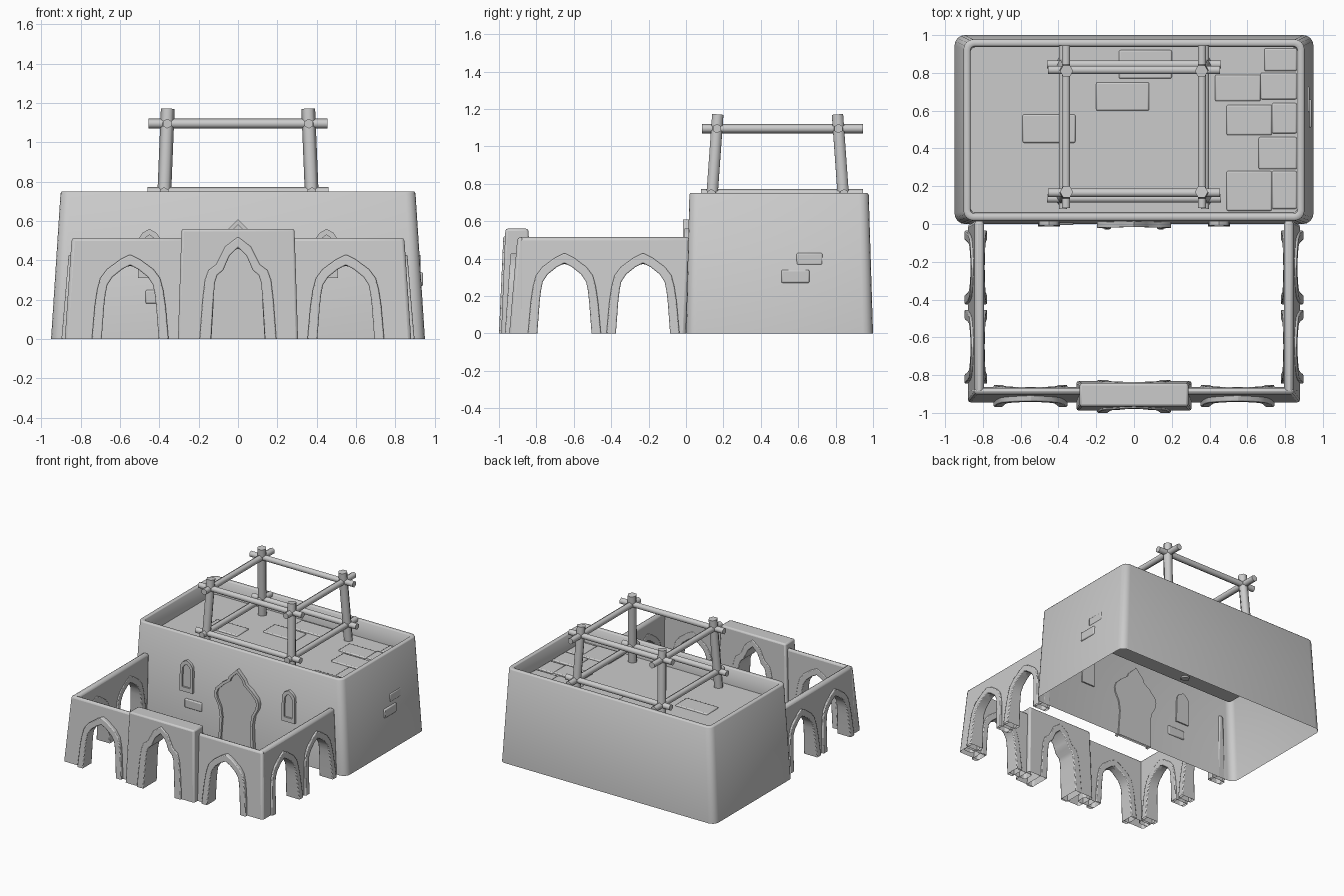
import bpy, bmesh, math
from mathutils import Vector

if "Cube" in bpy.data.objects:
    bpy.data.objects.remove(bpy.data.objects["Cube"])


def make(name, bm, bevel=0.0):
    bmesh.ops.recalc_face_normals(bm, faces=bm.faces)
    me = bpy.data.meshes.new(name)
    bm.to_mesh(me)
    bm.free()
    ob = bpy.data.objects.new(name, me)
    bpy.context.collection.objects.link(ob)
    if bevel:
        m = ob.modifiers.new("soft_edges", 'BEVEL')
        m.width, m.segments = bevel, 2
        m.limit_method, m.angle_limit = 'ANGLE', math.radians(50)
    return ob


# Leaning slab: outline in (u, z), depth v runs from front to back as linear functions of z.
# Edges lying on the ground are left open.
def slab(name, pts, front, back, place=lambda u, v, z: (u, v, z), bevel=0.0):
    bm = bmesh.new()
    f = [bm.verts.new(place(u, front[0] + front[1] * z, z)) for u, z in pts]
    b = [bm.verts.new(place(u, back[0] + back[1] * z, z)) for u, z in pts]
    bm.faces.new(f)
    bm.faces.new(b[::-1])
    for i in range(len(pts)):
        j = (i + 1) % len(pts)
        if pts[i][1] > 0 or pts[j][1] > 0:
            bm.faces.new((f[i], b[i], b[j], f[j]))
    return make(name, bm, bevel)


# Full arch outline from its right half (base to apex), left foot to right foot
def arch(half, c=0.0):
    return [(c - x, z) for x, z in half] + [(c + x, z) for x, z in half[-2::-1]]


def band(outer, inner, c=0.0):
    return arch(outer, c) + arch(inner, c)[::-1]


def box(name, x, y, z):
    bm = bmesh.new()
    bmesh.ops.create_cube(bm, size=1)
    for v in bm.verts:
        v.co = Vector([(a + b) / 2 + c * (b - a) for (a, b), c in zip((x, y, z), v.co)])
    return make(name, bm, 0.008)


def pole(name, a, b, r):
    a, b = Vector(a), Vector(b)
    bm = bmesh.new()
    bmesh.ops.create_cone(bm, cap_ends=True, segments=6, radius1=r, radius2=r, depth=(b - a).length)
    bm.transform((b - a).to_track_quat('Z', 'Y').to_matrix().to_4x4())
    bmesh.ops.translate(bm, verts=bm.verts, vec=(a + b) / 2)
    return make(name, bm)


# Main building: open-bottomed battered shell with parapet and sunken roof
def ring(bm, hx, y0, y1, z, r):
    out = []
    for k, (cx, cy) in enumerate(((hx - r, y1 - r), (r - hx, y1 - r), (r - hx, y0 + r), (hx - r, y0 + r))):
        for i in range(5):
            a = math.pi / 2 * (k + i / 4)
            out.append(bm.verts.new((cx + r * math.cos(a), cy + r * math.sin(a), z)))
    return out


bm = bmesh.new()
rings = [ring(bm, *p) for p in ((.95, 0, 1, 0, .055), (.902, .018, .977, .742, .05), (.896, .024, .971, .75, .045),
                               (.872, .048, .947, .75, .03), (.867, .054, .941, .744, .025), (.863, .06, .936, .62, .02))]
for a, b in zip(rings, rings[1:]):
    for i in range(len(a)):
        j = (i + 1) % len(a)
        bm.faces.new((a[i], a[j], b[j], b[i]))
bm.faces.new(rings[-1])
make("main_building", bm)

# Facade door and windows
LEAN = .025
DOOR = [(.155, 0), (.143, .2), (.157, .28), (.19, .34), (.197, .38), (.185, .42), (.13, .475), (.08, .51), (.068, .54),
        (0, .608)]
DOOR_IN = [(.135, 0), (.123, .2), (.136, .28), (.168, .34), (.175, .38), (.165, .41), (.112, .462), (.06, .5),
           (.046, .535), (0, .58)]
slab("door_frame", band(DOOR, DOOR_IN), (-.03, LEAN), (.01, LEAN))
slab("door_panel", arch(DOOR_IN), (-.014, LEAN), (.01, LEAN))
WIN = [(.058, .31), (.056, .48), (.053, .515), (.035, .54), (0, .56)]
WIN_IN = [(.036, .345), (.035, .47), (.032, .497), (.02, .515), (0, .53)]
for s, side in ((-1, "left"), (1, "right")):
    # closed ring around the pane, split in two halves
    for m in (-1, 1):
        half = [(s * .45 + m * x, z) for x, z in [(0, .31)] + WIN + WIN_IN[::-1] + [(0, .345)]]
        slab("window_frame_" + side, half, (-.022, LEAN), (.01, LEAN))
    slab("window_pane_" + side, arch(WIN_IN, s * .45), (-.008, LEAN), (.01, LEAN))

# Exposed bricks on walls and roof
box("facade_brick", (-.47, -.32), (-.006, .015), (.18, .25))
box("side_brick_low", (.9, .941), (.51, .66), (.27, .34))
box("side_brick_high", (.9, .928), (.59, .73), (.365, .43))
for x0, x1, y0, y1 in ((-.59, -.31, .43, .58), (-.2, .08, .6, .75), (-.08, .2, .77, .92), (.43, .67, .65, .79),
                       (.67, .862, .66, .8), (.49, .73, .47, .63), (.73, .862, .48, .64), (.66, .862, .29, .46),
                       (.49, .73, .07, .28), (.73, .862, .08, .28), (.69, .862, .81, .93)):
    box("roof_brick", (x0, x1), (y0, y1), (.606, .63))

# Courtyard arcade
OUT = [(.195, 0), (.18, .17), (.168, .25), (.152, .31), (.118, .355), (.05, .405), (0, .43)]
INN = [(.145, 0), (.132, .17), (.125, .23), (.116, .275), (.09, .315), (.04, .355), (0, .376)]
TOP = .515
for s, side in ((-1, "left"), (1, "right")):
    def flip(u, v, z, s=s):
        return (s * u, v, z)

    def turn(u, v, z, s=s):
        return (-s * v, u, z)
    # front wall half
    pts = [(.25, 0), (.25, TOP), (.845, TOP), (.88, 0)] + arch(INN, .548)[::-1]
    slab("front_wall_" + side, pts, (-.945, .085), (-.863, -.01), flip, .018)
    slab("front_arch_frame_" + side, band(OUT, INN, .548), (-.968, .07), (-.852, -.03), flip, .006)
    # side wall with two arches
    pts = [(-.9, 0), (-.9, TOP), (.02, TOP), (.0, 0)] + arch(INN, -.23)[::-1] + arch(INN, -.65)[::-1]
    slab("side_wall_" + side, pts, (-.88, .072), (-.795, 0), turn, .018)
    for c in (-.23, -.65):
        slab("side_arch_frame_" + side, band(OUT, INN, c), (-.897, .085), (-.777, -.035), turn, .006)

# Gate
G_OUT = [(.195, 0), (.18, .2), (.168, .3), (.15, .35), (.11, .38), (.085, .43), (.065, .47), (0, .52)]
G_IN = [(.137, 0), (.125, .2), (.117, .29), (.105, .325), (.075, .35), (.058, .39), (.042, .425), (0, .465)]
slab("gate", [(-.305, 0), (-.287, .56), (.287, .56), (.305, 0)] + arch(G_IN)[::-1],
     (-.988, .04), (-.832, -.02), bevel=.012)
slab("gate_arch_frame", band(G_OUT, G_IN), (-1.0, .045), (-.825, -.025), bevel=.006)

# Roof timber frame
for s in (-1, 1):
    for m in (-1, 1):
        pole("frame_post", (s * .38, .49 + m * .36, .61), (s * .357, .49 + m * .32, 1.17), .035)
    pole("upper_cross_beam", (-.455, .49 + s * .325, 1.095), (.455, .49 + s * .325, 1.095), .025)
    pole("lower_cross_beam", (-.46, .49 + s * .355, .747), (.46, .49 + s * .355, .747), .025)
    pole("upper_side_beam", (s * .36, .085, 1.095), (s * .36, .945, 1.095), .025)
    pole("lower_side_beam", (s * .376, .08, .747), (s * .376, .945, .747), .025)

# Smooth shading with sharp edges
for ob in bpy.context.collection.objects:
    ob.select_set(True)
    bpy.context.view_layer.objects.active = ob
bpy.ops.object.shade_smooth_by_angle(angle=math.radians(61))
